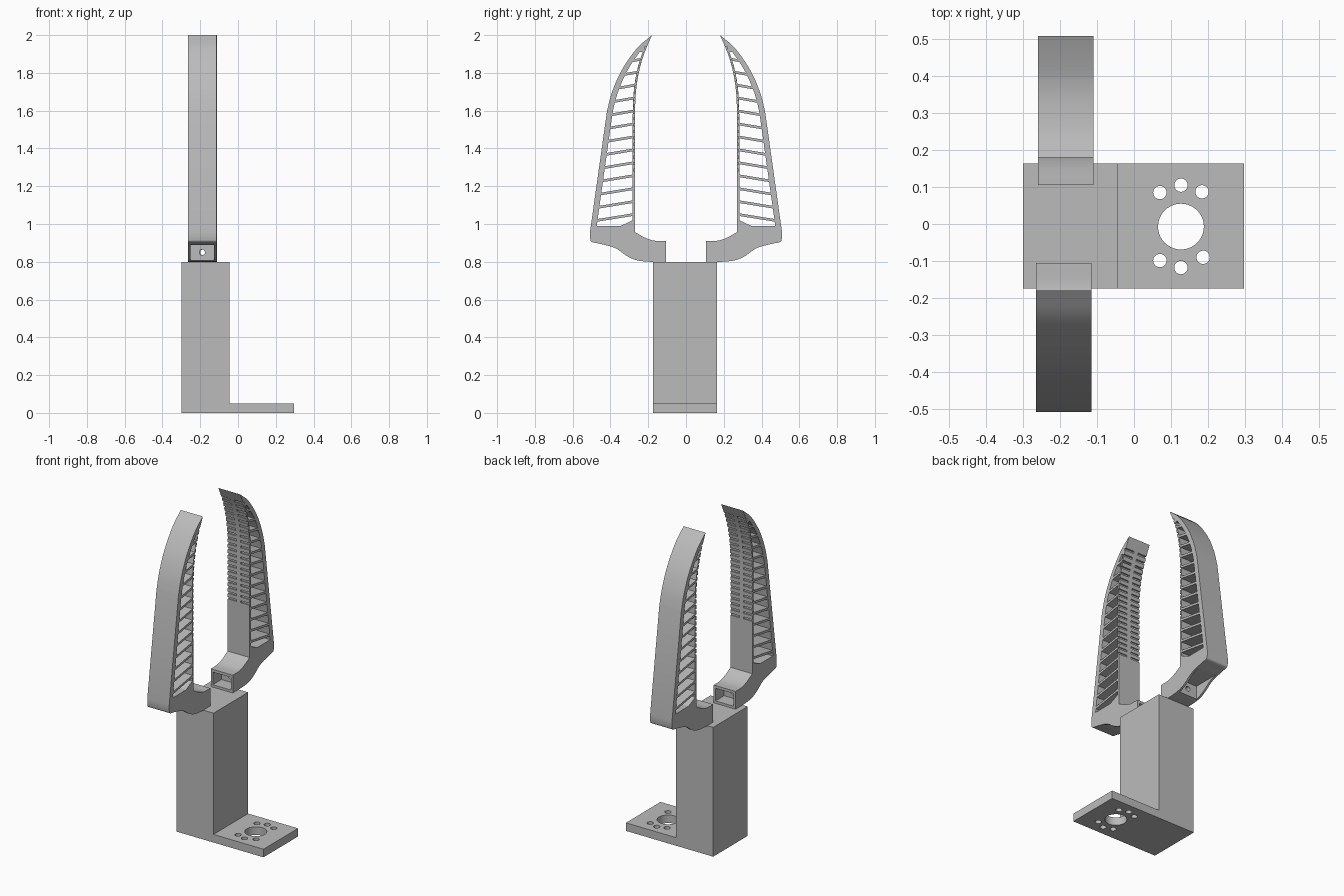
import bpy, bmesh, math
from mathutils import Vector, Matrix

if "Cube" in bpy.data.objects:
    bpy.data.objects.remove(bpy.data.objects["Cube"])

grey = bpy.data.materials.new("light grey")
grey.use_nodes = True
grey.diffuse_color = (0.5, 0.5, 0.5, 1)
grey.node_tree.nodes["Principled BSDF"].inputs["Base Color"].default_value = (0.5, 0.5, 0.5, 1)


def make(name, bm):
    bmesh.ops.recalc_face_normals(bm, faces=bm.faces)
    mesh = bpy.data.meshes.new(name)
    bm.to_mesh(mesh)
    bm.free()
    mesh.materials.append(grey)
    obj = bpy.data.objects.new(name, mesh)
    bpy.context.collection.objects.link(obj)
    return obj


def prism(bm, points, start, depth):
    """Polygon on the plane of the first point, swept along depth."""
    face = bm.faces.new([bm.verts.new(start + p) for p in points])
    new = bmesh.ops.extrude_face_region(bm, geom=[face])["geom"]
    bmesh.ops.translate(bm, vec=depth, verts=[v for v in new if isinstance(v, bmesh.types.BMVert)])


def box(bm, lo, hi):
    lo, hi = Vector(lo), Vector(hi)
    size = Matrix.Diagonal((*(hi - lo), 1))
    bmesh.ops.create_cube(bm, size=1, matrix=Matrix.Translation((lo + hi) / 2) @ size)


def cylinder(bm, centre, radius, depth, axis="Z"):
    turn = Matrix.Rotation(math.pi / 2, 4, "X") if axis == "Y" else Matrix()
    bmesh.ops.create_cone(bm, cap_ends=True, segments=40, radius1=radius, radius2=radius,
                          depth=depth, matrix=Matrix.Translation(centre) @ turn)


def apply_cuts(obj, cutters):
    for cutter in cutters:
        mod = obj.modifiers.new("cut", "BOOLEAN")
        mod.operation, mod.solver, mod.object = "DIFFERENCE", "EXACT", cutter
    bpy.context.view_layer.update()
    graph = bpy.context.evaluated_depsgraph_get()
    mesh = bpy.data.meshes.new_from_object(obj.evaluated_get(graph))
    obj.modifiers.clear()
    obj.data = mesh
    for cutter in cutters:
        bpy.data.objects.remove(cutter)


def smooth(points, steps=5):
    """Catmull-Rom curve through the points."""
    pts = [Vector(p) for p in points]
    pts = [2 * pts[0] - pts[1]] + pts + [2 * pts[-1] - pts[-2]]
    out = []
    for a, b, c, d in zip(pts, pts[1:], pts[2:], pts[3:]):
        for i in range(steps):
            t = i / steps
            out.append(0.5 * (2 * b + (c - a) * t + (2 * a - 5 * b + 4 * c - d) * t ** 2
                              + (3 * b - a - 3 * c + d) * t ** 3))
    return out + [pts[-2]]


def y_at(curve, z):
    for a, b in zip(curve, curve[1:]):
        if min(a.y, b.y) <= z <= max(a.y, b.y):
            return a.x + (b.x - a.x) * (z - a.y) / (b.y - a.y)
    return curve[-1].x


def lift(points):
    return [Vector((0, p[0], p[1])) for p in points]


# L-shaped base with a bolt pattern in its plate
bm = bmesh.new()
outline = [(-0.3, 0), (0.297, 0), (0.297, 0.05), (-0.045, 0.05), (-0.045, 0.8), (-0.3, 0.8)]
prism(bm, [Vector((x, 0, z)) for x, z in outline], Vector((0, -0.175, 0)), Vector((0, 0.338, 0)))
base = make("base_bracket", bm)
bm = bmesh.new()
cylinder(bm, (0.127, -0.007, 0.025), 0.062, 0.2)
for x, y in [(0.07, 0.085), (0.127, 0.105), (0.184, 0.087),
             (0.07, -0.099), (0.127, -0.118), (0.187, -0.09)]:
    cylinder(bm, (x, y, 0.025), 0.018, 0.2)
apply_cuts(base, [make("bolt_holes", bm)])

# Finger side curves as (y, z)
WIDTH, HALF = 0.15, 0.075
outer = [Vector((0.508, 0.96))] + smooth(
    [(0.418, 1.6), (0.391, 1.7), (0.34, 1.815), (0.26, 1.93), (0.18, 2.0)])
inner = [Vector((0.27, 0.957))] + smooth(
    [(0.27, 1.6), (0.265, 1.7), (0.25, 1.8), (0.222, 1.9), (0.18, 2.0)])
under = smooth([(0.106, 0.8), (0.19, 0.8), (0.26, 0.808), (0.312, 0.83), (0.376, 0.873),
                (0.455, 0.895), (0.5, 0.905), (0.508, 0.925)])
shoulder = smooth([(0.27, 0.957), (0.222, 0.93), (0.17, 0.912), (0.106, 0.91)])


def finger(name, centre_x, flip):
    sweep = Vector((WIDTH, 0, 0))
    start = Vector((-HALF, 0, 0))
    bm = bmesh.new()
    prism(bm, lift(under + outer + inner[-2::-1] + shoulder[1:]), start, sweep)
    body = make(name, bm)

    # Open window between the front and back walls
    levels = [1.02 + 0.89 * i / 24 for i in range(25)]
    window = [(0.345, 0.99), (0.472, 0.99)]
    window += [(y_at(outer, z) - 0.031, z) for z in levels]
    window += [(y_at(inner, z) + 0.012, z) for z in reversed(levels)]
    bm = bmesh.new()
    prism(bm, lift(window), start * 1.2, sweep * 1.2)
    opening = make("window_cutter", bm)

    # Grip grooves either side of a plain centre strip
    bm = bmesh.new()
    for i in range(20):
        z = 1.28 + 0.034 * i
        y = y_at(inner, z)
        for lo, hi in [(-0.09, -0.014), (0.014, 0.09)]:
            box(bm, (lo, y - 0.02, z), (hi, y + 0.007, z + 0.012))
    grooves = make("groove_cutter", bm)

    # Mounting socket, screw pocket and screw hole in the foot
    bm = bmesh.new()
    box(bm, (-0.062, 0.05, 0.815), (0.062, 0.19, 0.893))
    box(bm, (-0.062, 0.25, 0.78), (0.062, 0.44, 0.888))
    socket = make("socket_cutter", bm)
    bm = bmesh.new()
    cylinder(bm, (0, 0.22, 0.85), 0.015, 0.1, "Y")
    screw = make("screw_cutter", bm)
    apply_cuts(body, [opening, grooves, socket, screw])

    # Sloping ribs across the window
    bm = bmesh.new()
    for i in range(13):
        z = 1.05 + 0.0685 * i
        y0 = y_at(inner, z) + 0.009
        drop = 0.15 * (y_at(outer, z) - y0)
        y1 = y_at(outer, z - drop) - 0.02
        rib = [(y0, z - 0.007), (y1, z - drop - 0.007), (y1, z - drop + 0.007), (y0, z + 0.007)]
        prism(bm, lift(rib), start, sweep)
    ribs = make(name + "_ribs", bm)

    for obj in (body, ribs):
        obj.location.x = centre_x
        obj.rotation_euler.z = math.pi if flip else 0
    bpy.ops.object.select_all(action="DESELECT")
    body.select_set(True)
    bpy.context.view_layer.objects.active = body
    bpy.ops.object.shade_smooth_by_angle(angle=math.radians(25))


finger("back_finger", -0.185, False)
finger("front_finger", -0.19, True)

# Smooth hole walls in the base
bpy.ops.object.select_all(action="DESELECT")
base.select_set(True)
bpy.context.view_layer.objects.active = base
bpy.ops.object.shade_smooth_by_angle(angle=math.radians(25))
